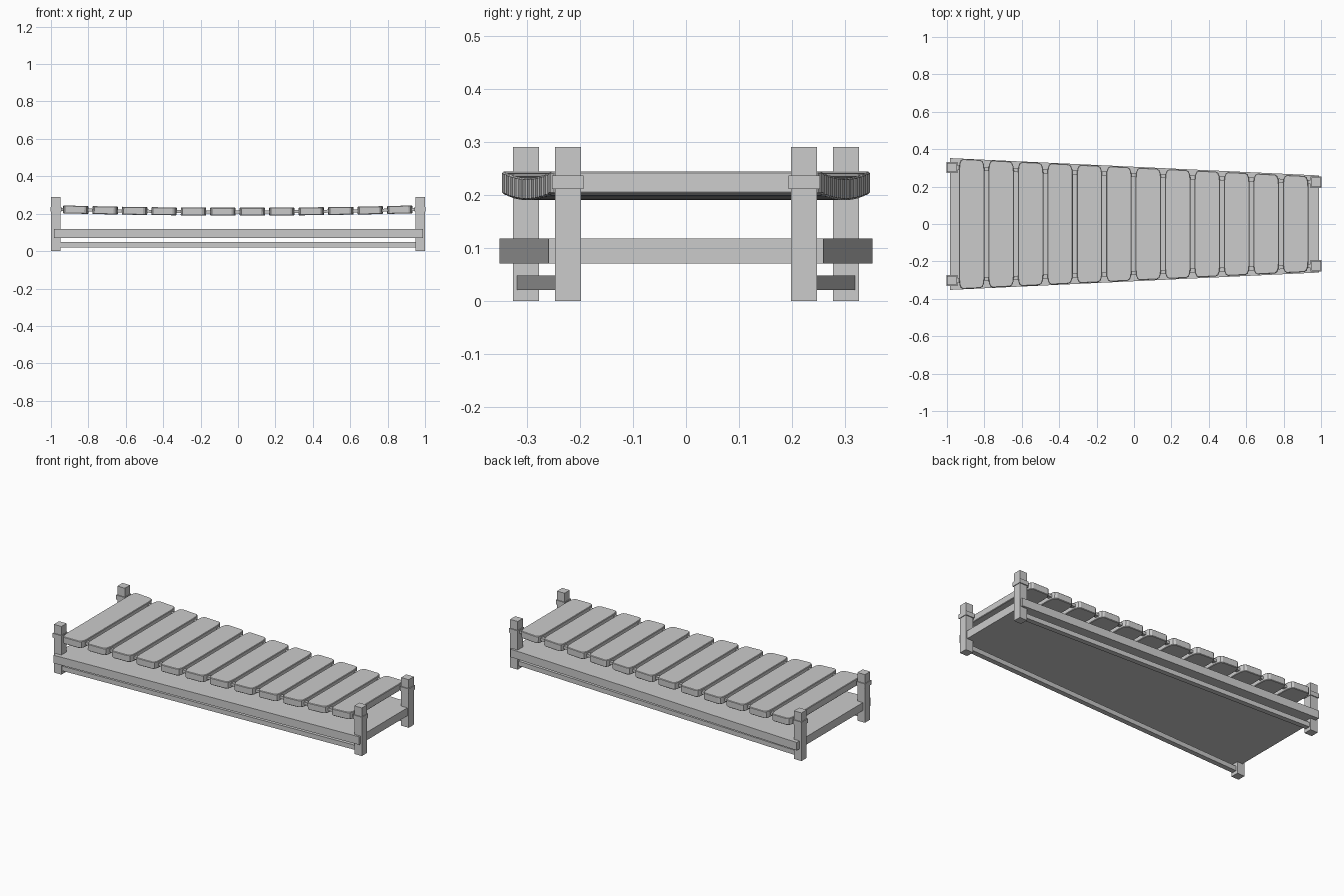
import bpy, bmesh, math
from mathutils import Matrix

if "Cube" in bpy.data.objects:
    bpy.data.objects.remove(bpy.data.objects["Cube"])


def prism(name, outline, z0, z1, bevel=0.0):
    # extrude a plan outline between two heights
    bm = bmesh.new()
    face = bm.faces.new([bm.verts.new((x, y, z0)) for x, y in outline])
    ext = bmesh.ops.extrude_face_region(bm, geom=[face])
    bmesh.ops.translate(bm, vec=(0, 0, z1 - z0),
                        verts=[v for v in ext["geom"] if isinstance(v, bmesh.types.BMVert)])
    bmesh.ops.recalc_face_normals(bm, faces=bm.faces)
    me = bpy.data.meshes.new(name)
    bm.to_mesh(me)
    bm.free()
    ob = bpy.data.objects.new(name, me)
    bpy.context.collection.objects.link(ob)
    if bevel:
        mod = ob.modifiers.new("bevel", "BEVEL")
        mod.width = bevel
        mod.segments = 1
        mod.angle_limit = math.radians(50)
    return ob


def rect(x, y, hx, hy):
    return [(x - hx, y - hy), (x + hx, y - hy), (x + hx, y + hy), (x - hx, y + hy)]


def sag(x):
    return 0.210 + 0.014 * x * x


def slab_y(x):
    return 0.306 - 0.047 * x


def cord_y(x):
    return 0.2625 - 0.0405 * x


# tapered base slab
prism("base_slab", [(-0.985, -slab_y(-0.985)), (0.99, -slab_y(0.99)),
                    (0.99, slab_y(0.99)), (-0.985, slab_y(-0.985))], 0.07, 0.118)

for s, side in ((-1, "front"), (1, "back")):
    # corner posts with cord loops
    for px, end in ((-0.974, "left"), (0.974, "right")):
        py = s * cord_y(px)
        prism(f"{side}_{end}_post", rect(px, py, 0.025, 0.0245), 0, 0.29)
        prism(f"{side}_{end}_cord_loop", rect(px, py, 0.029, 0.030), 0.211, 0.237)

    # lower rail under the slab
    prism(f"{side}_lower_rail", [(-0.96, s * 0.319), (0.96, s * 0.238),
                                 (0.96, s * 0.208), (-0.96, s * 0.289)], 0.02, 0.048)

    # sagging cord threaded through the bars
    bm = bmesh.new()
    rings = []
    for i in range(25):
        x = -0.96 + 1.92 * i / 24
        y, z = s * cord_y(x), sag(x)
        rings.append([bm.verts.new((x, y + a, z + b)) for a, b in
                      ((-0.011, -0.008), (0.011, -0.008), (0.011, 0.008), (-0.011, 0.008))])
    for r, q in zip(rings, rings[1:]):
        for k in range(4):
            bm.faces.new((r[k], r[(k + 1) % 4], q[(k + 1) % 4], q[k]))
    bm.faces.new(rings[0])
    bm.faces.new(rings[-1])
    bmesh.ops.recalc_face_normals(bm, faces=bm.faces)
    me = bpy.data.meshes.new(f"{side}_cord")
    bm.to_mesh(me)
    bm.free()
    bpy.context.collection.objects.link(bpy.data.objects.new(f"{side}_cord", me))

# twelve sound bars with rounded corners, following the sag
for i in range(12):
    cx = -0.868 + 0.1575 * i
    h = 0.068
    quarter = [(h, 0.055), (h - 0.003, 0.025), (h - 0.010, 0.008), (h - 0.022, 0.001)]
    top = quarter + [(-x, d) for x, d in reversed(quarter)]
    half = [(x, 0.303 - 0.0495 * (cx + x) - d) for x, d in top]
    outline = half + [(x, -y) for x, y in reversed(half)]
    bar = prism(f"sound_bar_{i + 1}", outline, -0.021, 0.021, 0.003)
    bar.matrix_world = (Matrix.Translation((cx, 0, sag(cx) + 0.001))
                        @ Matrix.Rotation(-math.atan(0.028 * cx), 4, "Y"))
